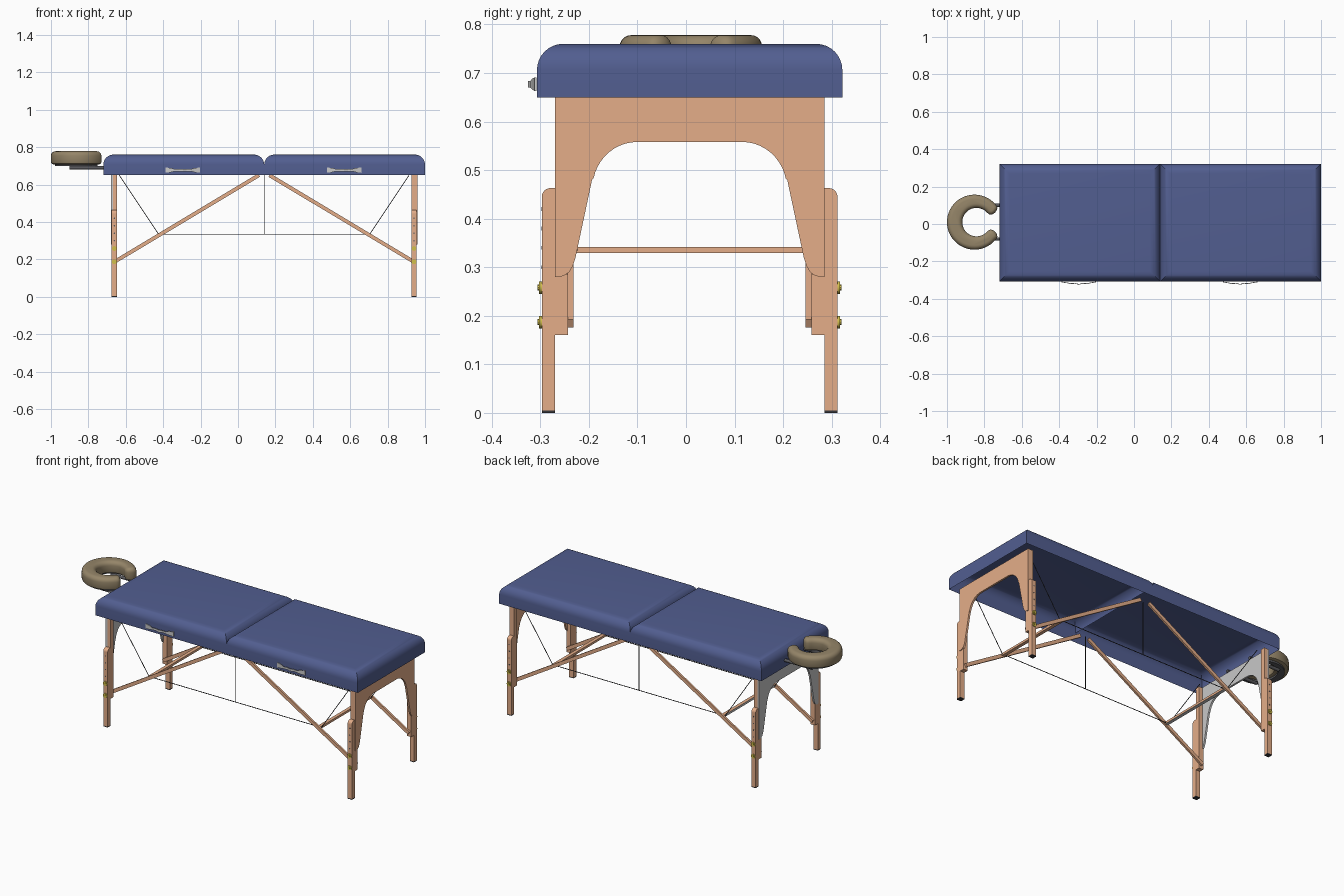
import bpy, bmesh, math
from mathutils import Vector

if "Cube" in bpy.data.objects:
    bpy.data.objects.remove(bpy.data.objects["Cube"])

XM, YC = 0.14, 0.0075          # planes of symmetry of the table


def mat(name, r, g, b):
    m = bpy.data.materials.new(name)
    m.diffuse_color = (r, g, b, 1)
    m.use_nodes = True
    m.node_tree.nodes["Principled BSDF"].inputs["Base Color"].default_value = m.diffuse_color
    return m


BLUE = mat("blue_vinyl", 0.084, 0.112, 0.28)
WOOD = mat("light_wood", 0.78, 0.42, 0.25)
GRAY = mat("light_gray", 0.58, 0.58, 0.58)
TAN = mat("olive_tan_cushion", 0.30, 0.235, 0.14)
GOLD = mat("brass", 0.65, 0.52, 0.07)
DARK = mat("dark_cable", 0.035, 0.035, 0.04)
STEEL = mat("dark_steel", 0.1, 0.1, 0.11)


def finish(name, bm, material, smooth=False, recalc=True):
    if recalc:
        bmesh.ops.recalc_face_normals(bm, faces=bm.faces)
    me = bpy.data.meshes.new(name)
    bm.to_mesh(me)
    bm.free()
    me.materials.append(material)
    ob = bpy.data.objects.new(name, me)
    bpy.context.collection.objects.link(ob)
    if smooth:
        bpy.ops.object.select_all(action='DESELECT')
        ob.select_set(True)
        bpy.context.view_layer.objects.active = ob
        bpy.ops.object.shade_smooth_by_angle(angle=math.radians(35))
    return ob


def loft(name, rings, material, smooth=False):
    """Closed solid through rings of equal point count."""
    bm = bmesh.new()
    vs = [[bm.verts.new(p) for p in r] for r in rings]
    n = len(vs[0])
    for a, b in zip(vs, vs[1:]):
        for i in range(n):
            bm.faces.new((a[i], a[(i + 1) % n], b[(i + 1) % n], b[i]))
    bm.faces.new(vs[0])
    bm.faces.new(vs[-1])
    return finish(name, bm, material, smooth)


def prism_x(name, yz, x0, x1, material, smooth=False):
    return loft(name, [[(x, y, z) for y, z in yz] for x in (x0, x1)], material, smooth)


def prism_y(name, xz, y0, y1, material, smooth=False):
    return loft(name, [[(x, y, z) for x, z in xz] for y in (y0, y1)], material, smooth)


def box(name, x0, x1, y0, y1, z0, z1, material):
    return prism_x(name, [(y0, z0), (y1, z0), (y1, z1), (y0, z1)], x0, x1, material)


def rod(name, p, q, r, material, n=8):
    p, q = Vector(p), Vector(q)
    rot = (q - p).to_track_quat('Z', 'Y')
    circle = [rot @ Vector((r * math.cos(2 * math.pi * i / n), r * math.sin(2 * math.pi * i / n), 0))
              for i in range(n)]
    return loft(name, [[p + c for c in circle], [q + c for c in circle]], material, True)


def arc(cx, cy, rx, ry, a0, a1, n=8):
    return [(cx + rx * math.cos(math.radians(a0 + (a1 - a0) * i / n)),
             cy + ry * math.sin(math.radians(a0 + (a1 - a0) * i / n))) for i in range(n + 1)]


# padded top: two shell halves with rounded, mitred upper edges, hollow below
def pad(name, x0, x1):
    bm = bmesh.new()
    bmesh.ops.create_cube(bm, size=1)
    for v in bm.verts:
        v.co = (x0 if v.co.x < 0 else x1, YC + math.copysign(0.3145, v.co.y),
                0.65 if v.co.z < 0 else 0.76)
    top = [e for e in bm.edges if all(v.co.z > 0.75 for v in e.verts)]
    bmesh.ops.bevel(bm, geom=top, offset=0.054, segments=8, profile=0.5, affect='EDGES')
    bmesh.ops.recalc_face_normals(bm, faces=bm.faces)
    # open the underside and the wall between the halves
    gone = [f for f in bm.faces if f.normal.z < -0.9 or
            (abs(f.normal.x) > 0.999 and abs(f.calc_center_median().x - XM) < 1e-4)]
    bmesh.ops.delete(bm, geom=gone, context='FACES')
    finish(name, bm, BLUE, True, False)


pad("left_pad", -0.72, XM)
pad("right_pad", XM, 1.0)

# arched end panel outline, half then mirrored
half = [(0.2775, 0.65), (0.2775, 0.28), (0.268, 0.28)]
half += [(0.258, 0.283), (0.248, 0.290), (0.241, 0.302), (0.235, 0.32)]
half += [(0.201, 0.48)] + arc(0.108, 0.463, 0.092, 0.095, 12, 90, 10)
panel = [(YC + y, z) for y, z in half] + [(YC - y, z) for y, z in reversed(half)]

for sx, end in ((-1, "left"), (1, "right")):
    def X(d):
        return XM + sx * d
    alt = GRAY if sx < 0 else WOOD
    prism_x(end + "_end_panel", panel, X(0.808), X(0.819), alt)
    # cross rail between the braces; the left one is bare gray below and outside
    rail = [(X(0.545), 0.329), (X(0.565), 0.329), (X(0.565), 0.342), (X(0.545), 0.342)]
    ob = prism_y(end + "_cross_rail", rail, YC - 0.240, YC + 0.240, WOOD)
    ob.data.materials.append(alt)
    for f in ob.data.polygons:
        f.material_index = int(f.normal.x < -0.5 or f.normal.z < -0.5)

    for sy, side in ((-1, "front"), (1, "back")):
        tag = end + "_" + side

        def Y(d):
            return YC + sy * d
        # sliding lower leg with rounded top, fixed upper leg, rubber foot
        prof = [(0.2775, 0.005), (0.3045, 0.005)] + arc(0.2865, 0.445, 0.018, 0.018, 0, 90, 6) \
            + [(0.2775, 0.463)]
        prism_x(tag + "_lower_leg", [(Y(y), z) for y, z in prof], X(0.787), X(0.815), WOOD)
        box(tag + "_upper_leg", X(0.787), X(0.808), Y(0.2775), Y(0.2505), 0.16, 0.65, WOOD)
        box(tag + "_upper_leg_edge", X(0.808), X(0.815), Y(0.2775), Y(0.2505), 0.16, 0.285, WOOD)
        box(tag + "_foot", X(0.787), X(0.815), Y(0.2775), Y(0.3045), 0, 0.005, DARK)
        # brass knobs and adjustment holes
        for z in (0.187, 0.258):
            rod(tag + "_knob", (X(0.801), Y(0.304), z), (X(0.801), Y(0.310), z), 0.013, GOLD, 12)
            rod(tag + "_bolt", (X(0.801), Y(0.304), z), (X(0.801), Y(0.313), z), 0.006, GOLD)
        for z in (0.30, 0.34, 0.38, 0.42):
            rod(tag + "_hole", (X(0.801), Y(0.304), z), (X(0.801), Y(0.305), z), 0.004, STEEL)
        # diagonal brace
        a, b = Vector((X(0.805), 0.184)), Vector((X(0.028), 0.65))
        d = (b - a).normalized()
        n = Vector((-d.y, d.x)) * 0.010
        prism_y(tag + "_brace", [a - n, b - n, b + n, a + n], Y(0.2505), Y(0.239), WOOD)
        # support cable
        rod(tag + "_slanted_cable", (X(0.775), Y(0.233), 0.65), (X(0.565), Y(0.233), 0.335), 0.002, DARK, 6)
        rod(tag + "_level_cable", (X(0.565), Y(0.233), 0.335), (XM, Y(0.233), 0.335), 0.002, DARK, 6)

for sy, side in ((-1, "front"), (1, "back")):
    y = YC + sy * 0.233
    rod(side + "_middle_cable", (XM, y, 0.335), (XM, y, 0.65), 0.002, DARK, 6)

# carrying handles: bowed strap, wide at the ends and slim between
strap = [(-0.092, 0.014, 0.001), (-0.06, 0.011, 0.006), (-0.045, 0.006, 0.010), (-0.02, 0.006, 0.008),
         (0, 0.007, 0.014), (0.02, 0.006, 0.008), (0.045, 0.006, 0.010), (0.06, 0.011, 0.006),
         (0.092, 0.014, 0.001)]
for cx, side in ((-0.295, "left"), (0.567, "right")):
    yf = YC - 0.3145
    rings = [[(cx + x, yf - o, 0.677 - h), (cx + x, yf - o - 0.004, 0.677 - h),
              (cx + x, yf - o - 0.004, 0.677 + h), (cx + x, yf - o, 0.677 + h)] for x, h, o in strap]
    loft(side + "_handle", rings, GRAY)


# face cradle: C-shaped outline shrunk by d, with rounded tips, hole set off centre
def c_ring(d, z):
    cx, cy, R, r, a0, off = -0.853, 0.01, 0.147, 0.076, 40, 0.011
    ro, ri, tip = R - d, r + d, 0.028 - d * 0.8
    inner = [(x + off, y) for x, y in arc(0, 0, ri, ri, 360 - a0, a0, 40)]
    pts = arc(0, 0, ro, ro, a0, 360 - a0, 40)

    def cap(p, q, sgn):
        p, q = Vector(p), Vector(q)
        m, w = (p + q) / 2, (p - q) / 2
        u = w.normalized()
        t = Vector((-u.y, u.x)) * sgn
        for i in range(1, 10):
            k = math.pi * i / 10
            v = m + w * math.cos(k) + t * tip * math.sin(k) ** 0.7
            yield (v.x, v.y)
    pts = pts + list(cap(pts[-1], inner[0], 1)) + inner + list(cap(inner[-1], pts[0], 1))
    return [(cx + x, cy + y, z) for x, y in pts]


R = 0.024
rings = [c_ring(0.012, 0.708), c_ring(0.0035, 0.7115), c_ring(0, 0.72)]
rings += [c_ring(R * (1 - math.cos(math.radians(a))), 0.778 - R + R * math.sin(math.radians(a)))
          for a in (0, 18, 36, 54, 72, 90)]
loft("face_cradle_cushion", rings, TAN, True)
loft("face_cradle_plate", [c_ring(0.022, 0.698), c_ring(0.022, 0.709)], STEEL, True)
for s, side in ((-1, "front"), (1, "back")):
    y = 0.01 + s * 0.09
    rod(side + "_cradle_rod", (-0.90, y, 0.69), (-0.70, y, 0.69), 0.009, STEEL, 12)
